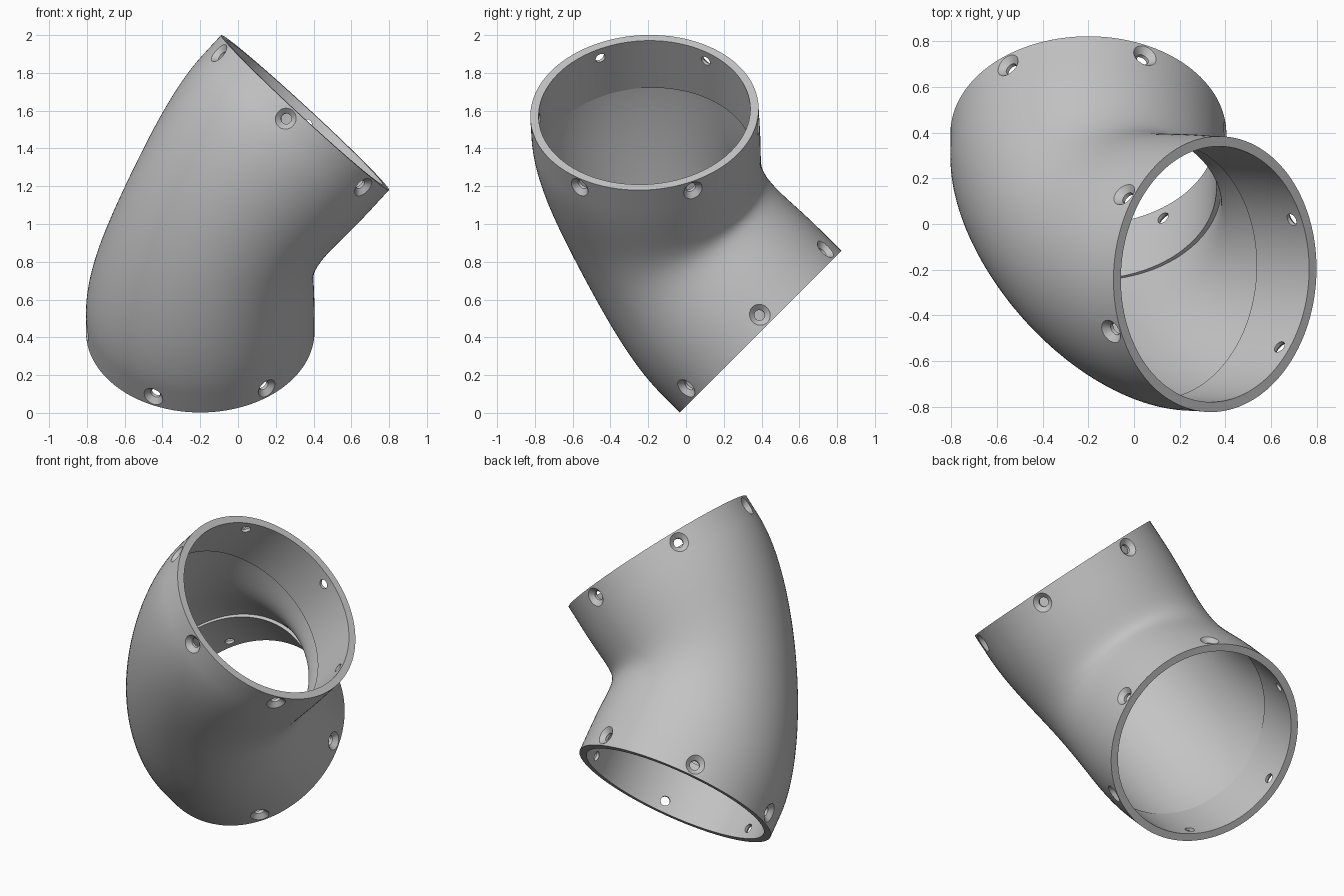
import bpy, bmesh, math
from mathutils import Vector

cube = bpy.data.objects.get("Cube")
if cube:
    bpy.data.objects.remove(cube, do_unlink=True)

# Two open ends of the elbow: centres and flow directions
START, END = Vector((-0.2, 0.395, 0.43)), Vector((0.355, -0.22, 1.59))
DIR0 = Vector((0, -1, 1)).normalized()
DIR1 = Vector((0.678, -0.045, 0.735)).normalized()
SIDE = DIR0.cross(DIR1).normalized()
OUT0, OUT1 = DIR0.cross(SIDE), DIR1.cross(SIDE)

R_OUT, R_SOCKET, R_BORE = 0.605, 0.561, 0.585
COLLAR, SOCKET, PULL, WAIST = 0.14, 0.34, 1.32, 0.07
COLS, ROWS = 128, 48


def ring_point(end, depth, radius, angle):
    """Point on a circle lying a given depth inside one open end."""
    centre = END - DIR1 * depth if end else START + DIR0 * depth
    out = OUT1 if end else OUT0
    return centre + (out * math.cos(angle) + SIDE * math.sin(angle)) * radius


def bend_point(u, radius, angle):
    """Point on the smooth loft between the two collars."""
    a = ring_point(0, COLLAR, radius, angle)
    b = ring_point(1, COLLAR, radius, angle)
    h = u * u * (3 - 2 * u)
    p = a.lerp(b, h) + DIR0 * (PULL * u * (1 - u) ** 2) - DIR1 * (PULL * u * u * (1 - u))
    waist = WAIST * math.sin(math.pi * u) ** 2
    return p - SIDE * (radius * math.sin(angle) * waist)


def ledge_u(end, angle):
    """Where the bore of the bend meets the plane of the socket ledge."""
    low, high = 0.0, 0.5
    for _ in range(30):
        u = (low + high) / 2
        p = bend_point(1 - u if end else u, R_BORE, angle)
        depth = (END - p).dot(DIR1) if end else (p - START).dot(DIR0)
        low, high = (u, high) if depth < SOCKET else (low, u)
    return 1 - low if end else low


def wall_loop(angle):
    """Closed section through the wall: outside, far socket, bore, near socket."""
    pts = [ring_point(0, 0, R_OUT, angle)]
    pts += [bend_point(i / ROWS, R_OUT, angle) for i in range(ROWS + 1)]
    pts += [ring_point(1, 0, R_OUT, angle), ring_point(1, 0, R_SOCKET, angle),
            ring_point(1, SOCKET, R_SOCKET, angle)]
    u0, u1 = ledge_u(0, angle), ledge_u(1, angle)
    pts += [bend_point(u1 + (u0 - u1) * i / ROWS, R_BORE, angle) for i in range(ROWS + 1)]
    pts += [ring_point(0, SOCKET, R_SOCKET, angle), ring_point(0, 0, R_SOCKET, angle)]
    return pts


def mesh_object(name, bm):
    bmesh.ops.recalc_face_normals(bm, faces=bm.faces)
    mesh = bpy.data.meshes.new(name)
    bm.to_mesh(mesh)
    bm.free()
    obj = bpy.data.objects.new(name, mesh)
    bpy.context.collection.objects.link(obj)
    return obj


# Pipe elbow wall
bm = bmesh.new()
loops = [[bm.verts.new(p) for p in wall_loop(math.tau * c / COLS)] for c in range(COLS)]
for c in range(COLS):
    one, two = loops[c], loops[(c + 1) % COLS]
    for i in range(len(one)):
        j = (i + 1) % len(one)
        bm.faces.new((one[i], one[j], two[j], two[i]))
elbow = mesh_object("pipe_elbow", bm)

# Countersunk screw holes, six around each end: (radius from axis, hole radius)
SCREW = ((0.5, 0.028), (0.578, 0.028), (0.606, 0.058), (0.66, 0.066))
SIDES = 24
bm = bmesh.new()
for end in (0, 1):
    axis = DIR1 if end else DIR0
    for k in range(6):
        angle = math.radians(30 + 60 * k)
        centre = ring_point(end, 0.066, 0, angle)
        ray = (ring_point(end, 0.066, 1, angle) - centre).normalized()
        across = ray.cross(axis)
        rings = []
        for dist, rad in SCREW:
            rings.append([bm.verts.new(centre + ray * dist
                          + (axis * math.cos(t) + across * math.sin(t)) * rad)
                          for t in (math.tau * s / SIDES for s in range(SIDES))])
        for lower, upper in zip(rings, rings[1:]):
            for s in range(SIDES):
                n = (s + 1) % SIDES
                bm.faces.new((lower[s], lower[n], upper[n], upper[s]))
        bm.faces.new(rings[0])
        bm.faces.new(rings[-1])
cutter = mesh_object("screw_hole_cutter", bm)
cutter.hide_render = True

cut = elbow.modifiers.new("screw_holes", 'BOOLEAN')
cut.operation, cut.solver, cut.object = 'DIFFERENCE', 'EXACT', cutter
graph = bpy.context.evaluated_depsgraph_get()
drilled = bpy.data.meshes.new_from_object(elbow.evaluated_get(graph))
elbow.modifiers.clear()
elbow.data = drilled
bpy.data.objects.remove(cutter, do_unlink=True)

# Plain grey plastic
grey = bpy.data.materials.new("light_grey_plastic")
grey.use_nodes = True
colour = (0.55, 0.55, 0.55, 1)
grey.diffuse_color = colour
grey.node_tree.nodes["Principled BSDF"].inputs["Base Color"].default_value = colour
elbow.data.materials.clear()
elbow.data.materials.append(grey)

# Smooth walls with crisp rims and hole edges
for o in bpy.context.selected_objects:
    o.select_set(False)
elbow.select_set(True)
bpy.context.view_layer.objects.active = elbow
bpy.ops.object.shade_smooth_by_angle(angle=math.radians(30))
